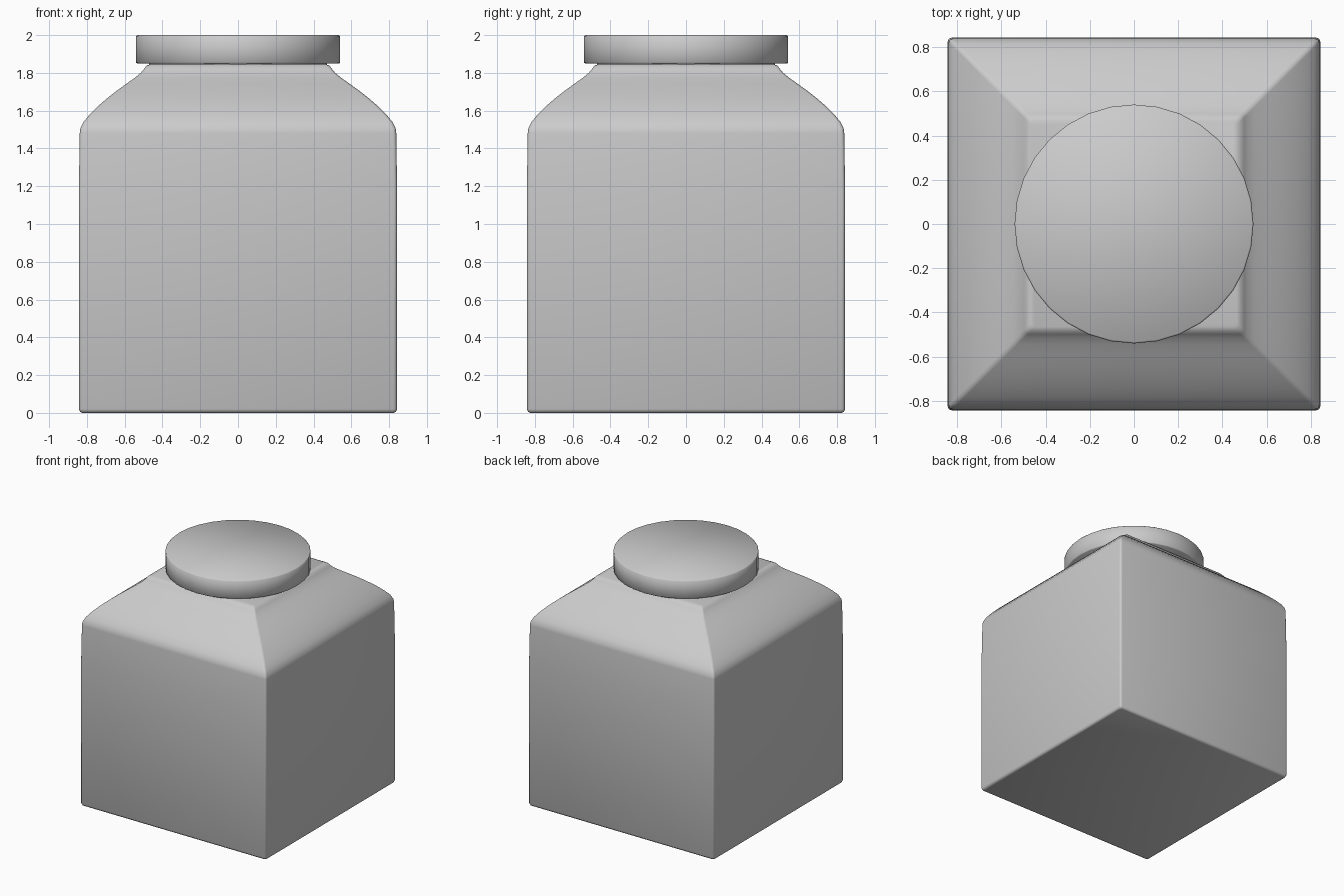
import bpy, bmesh, math

if "Cube" in bpy.data.objects:
    bpy.data.objects.remove(bpy.data.objects["Cube"])


def make_object(name, bm, angle):
    bmesh.ops.recalc_face_normals(bm, faces=bm.faces[:])
    mesh = bpy.data.meshes.new(name)
    bm.to_mesh(mesh)
    bm.free()
    obj = bpy.data.objects.new(name, mesh)
    bpy.context.collection.objects.link(obj)
    bpy.context.view_layer.objects.active = obj
    obj.select_set(True)
    bpy.ops.object.shade_smooth_by_angle(angle=math.radians(angle))
    obj.select_set(False)
    return obj


def rounded_square(h, r, steps=3):
    pts = []
    for q in range(4):
        sx, sy = [(1, 1), (-1, 1), (-1, -1), (1, -1)][q]
        for i in range(steps + 1):
            a = math.pi / 2 * (q + i / steps)
            pts.append((sx * (h - r) + r * math.cos(a), sy * (h - r) + r * math.sin(a)))
    return pts


def circle(r, n=32):
    return [(r * math.cos(2 * math.pi * i / n), r * math.sin(2 * math.pi * i / n)) for i in range(n)]


def loft(name, sections, angle):
    # Skin a stack of (outline, z) sections and cap both ends
    bm = bmesh.new()
    rings = [[bm.verts.new((x, y, z)) for x, y in outline] for outline, z in sections]
    n = len(rings[0])
    for a, b in zip(rings, rings[1:]):
        for i in range(n):
            j = (i + 1) % n
            bm.faces.new((a[i], a[j], b[j], b[i]))
    bm.faces.new(rings[0][::-1])
    bm.faces.new(rings[-1])
    return make_object(name, bm, angle)


# Square body with a sloping, curved shoulder
body = [(0.825, 0), (0.836, 0.005), (0.842, 0.02), (0.842, 1.2), (0.838, 1.48),
        (0.835, 1.505), (0.818, 1.54), (0.785, 1.58), (0.74, 1.625), (0.69, 1.668),
        (0.64, 1.707), (0.59, 1.743), (0.545, 1.775), (0.515, 1.80),
        (0.498, 1.82), (0.485, 1.838), (0.465, 1.846)]
loft("jar_body", [(rounded_square(h, 0.018), z) for h, z in body], 50)

# Short round neck under the lid
loft("neck", [(circle(0.47), 1.82), (circle(0.47), 1.87)], 40)

# Round lid with a slightly softened rim
lid = [(0.535, 1.85), (0.54, 1.855), (0.54, 1.993), (0.533, 2.0)]
loft("lid", [(circle(r), z) for r, z in lid], 50)
